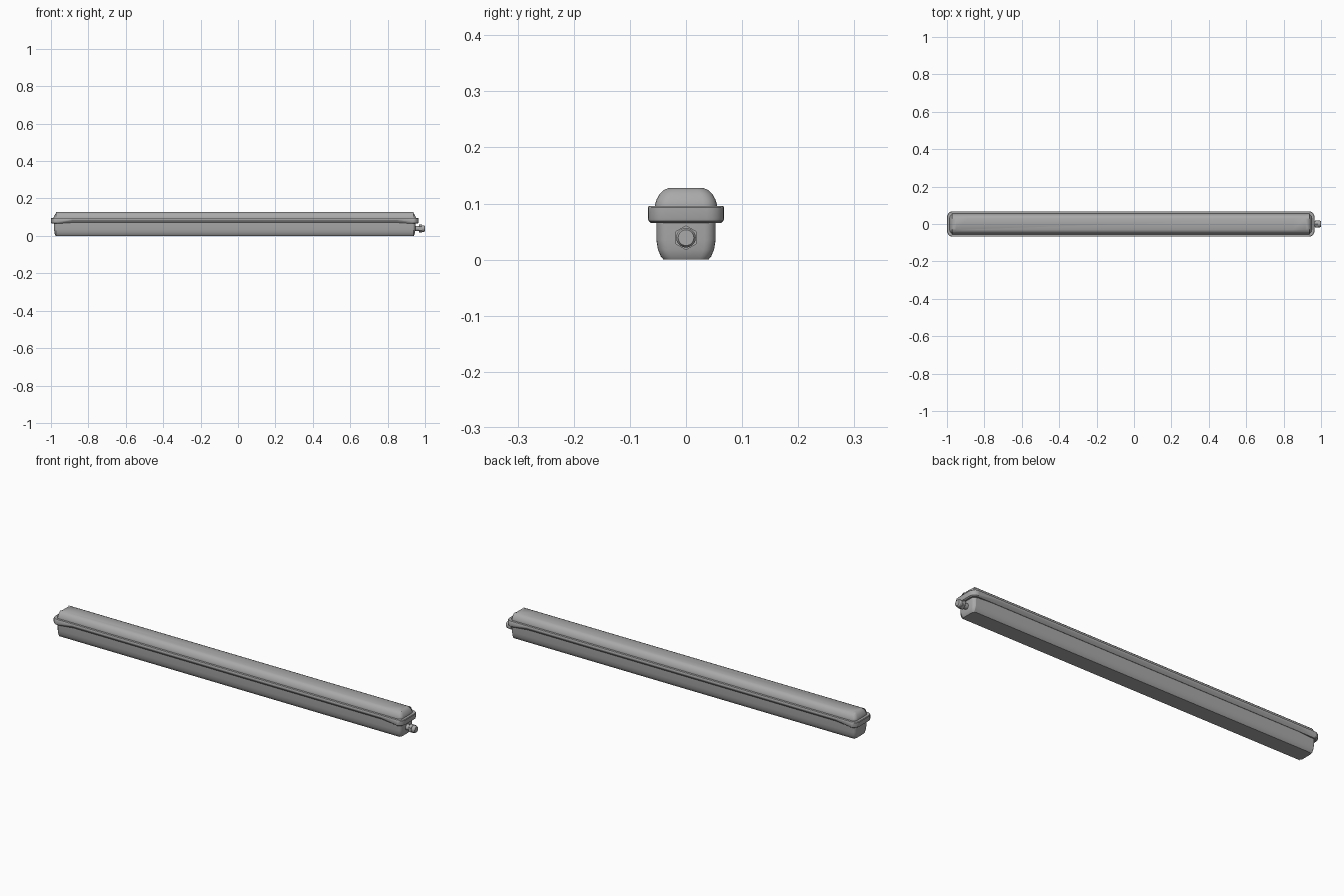
import bpy, bmesh, math
from mathutils import Matrix

cube = bpy.data.objects.get("Cube")
if cube:
    bpy.data.objects.remove(cube, do_unlink=True)

grey = bpy.data.materials.new("mid_grey")
grey.use_nodes = True
grey.diffuse_color = (0.4, 0.4, 0.4, 1)
grey.node_tree.nodes["Principled BSDF"].inputs["Base Color"].default_value = (0.4, 0.4, 0.4, 1)

MID = -0.0175          # centre of the housing along x
TAPER = (0.955, 0.865)  # where the rim underside thins out


def finish(name, bm, angle=35):
    bmesh.ops.recalc_face_normals(bm, faces=bm.faces)
    mesh = bpy.data.meshes.new(name)
    bm.to_mesh(mesh)
    bm.free()
    mesh.materials.append(grey)
    ob = bpy.data.objects.new(name, mesh)
    bpy.context.collection.objects.link(ob)
    bpy.ops.object.select_all(action='DESELECT')
    ob.select_set(True)
    bpy.context.view_layer.objects.active = ob
    bpy.ops.object.shade_smooth_by_angle(angle=math.radians(angle))
    return ob


def outline(half_x, half_y, radius, steps=5):
    """Rounded rectangle, with extra points along both long sides."""
    pts = []
    for sx, sy, start in ((1, 1, 0), (-1, 1, 90), (-1, -1, 180), (1, -1, 270)):
        for i in range(steps + 1):
            a = math.radians(start + 90 * i / steps)
            pts.append((sx * (half_x - radius) + radius * math.cos(a),
                        sy * (half_y - radius) + radius * math.sin(a)))
        if sx == sy:
            xs = (TAPER[0], TAPER[1], -TAPER[1], -TAPER[0])
            pts += [(sx * x, sy * half_y) for x in xs]
    return pts


def loft(name, rings, cap=True):
    """Each ring: half length, half width, corner radius, z, mid width, mid z."""
    bm = bmesh.new()
    loops = []
    for hx, hy, r, z, mid_y, mid_z in rings:
        loop = []
        for x, y in outline(hx, hy, r):
            if abs(x) < TAPER[1] + 0.001:
                y, height = math.copysign(mid_y, y), mid_z
            else:
                height = z
            loop.append(bm.verts.new((x + MID, y, height)))
        loops.append(loop)
    for a, b in zip(loops, loops[1:]):
        for i in range(len(a)):
            j = (i + 1) % len(a)
            bm.faces.new((a[i], a[j], b[j], b[i]))
    if cap:
        bm.faces.new(loops[0])
        bm.faces.new(loops[-1])
    return finish(name, bm)


def plain(hx, hy, r, z):
    return hx, hy, r, z, hy, z


# Lower tray with rounded underside
loft("housing_tray", [
    plain(0.957, 0.040, 0.016, 0.0),
    plain(0.961, 0.045, 0.018, 0.006),
    plain(0.964, 0.050, 0.019, 0.018),
    plain(0.966, 0.053, 0.020, 0.036),
    plain(0.967, 0.053, 0.020, 0.085)])

# Clamping rim, thinned underneath along both long sides
loft("clamping_rim", [
    (0.966, 0.052, 0.020, 0.066, 0.052, 0.071),
    (0.975, 0.062, 0.026, 0.065, 0.055, 0.071),
    (0.981, 0.067, 0.030, 0.069, 0.067, 0.084),
    (0.9825, 0.068, 0.031, 0.074, 0.068, 0.086),
    plain(0.9825, 0.068, 0.031, 0.093),
    plain(0.980, 0.066, 0.029, 0.096),
    plain(0.966, 0.054, 0.020, 0.096)])

# Domed cover
loft("diffuser_cover", [
    plain(0.968, 0.055, 0.024, 0.090),
    plain(0.968, 0.055, 0.024, 0.099),
    plain(0.965, 0.052, 0.023, 0.108),
    plain(0.960, 0.047, 0.021, 0.117),
    plain(0.954, 0.040, 0.018, 0.124),
    plain(0.945, 0.030, 0.012, 0.128)])


def end_part(name, sides, x0, x1, r0, r1):
    """Prism or cone along x on the cable end."""
    bm = bmesh.new()
    bmesh.ops.create_cone(bm, cap_ends=True, segments=sides, radius1=r0,
                          radius2=r1, depth=x1 - x0)
    turn = Matrix.Rotation(math.pi / 2, 4, 'Y')
    spin = Matrix.Rotation(math.pi / 2, 4, 'Z')
    bmesh.ops.transform(bm, matrix=Matrix.Translation(((x0 + x1) / 2, 0, 0.039)) @ turn @ spin,
                        verts=bm.verts)
    finish(name, bm)


# Cable gland
end_part("gland_neck", 20, 0.93, 0.972, 0.014, 0.014)
end_part("gland_nut", 6, 0.968, 0.983, 0.022, 0.022)
end_part("gland_collar", 20, 0.983, 0.994, 0.0175, 0.0175)
end_part("gland_tip", 20, 0.994, 1.0, 0.0175, 0.014)
